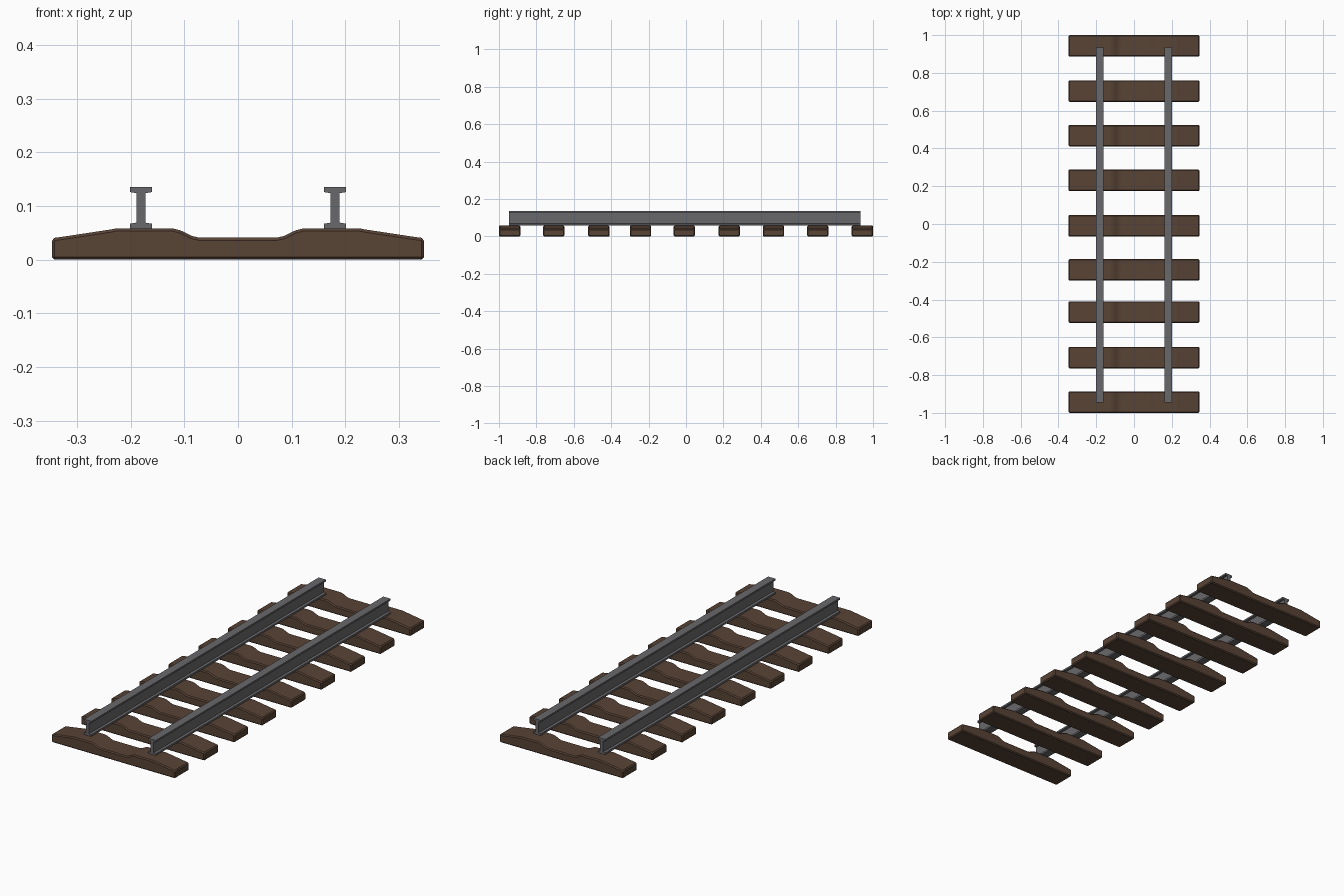
import bpy, bmesh

if "Cube" in bpy.data.objects:
    bpy.data.objects.remove(bpy.data.objects["Cube"])


def material(name, rgb):
    m = bpy.data.materials.new(name)
    m.diffuse_color = (*rgb, 1)
    m.use_nodes = True
    m.node_tree.nodes["Principled BSDF"].inputs["Base Color"].default_value = m.diffuse_color
    return m


wood = material("dark brown wood", (0.098, 0.056, 0.036))
steel = material("grey steel", (0.14, 0.14, 0.15))


def extrude_profile(name, points, y0, y1, mat, bevel=0.0):
    """Extrude an x/z outline along y, optionally chamfering its sharp edges."""
    bm = bmesh.new()
    face = bm.faces.new([bm.verts.new((x, y0, z)) for x, z in points])
    ext = bmesh.ops.extrude_face_region(bm, geom=[face])
    verts = [g for g in ext["geom"] if isinstance(g, bmesh.types.BMVert)]
    bmesh.ops.translate(bm, verts=verts, vec=(0, y1 - y0, 0))
    bmesh.ops.recalc_face_normals(bm, faces=bm.faces)
    if bevel:
        sharp = [e for e in bm.edges if e.calc_face_angle(0) > 0.9]
        bmesh.ops.bevel(bm, geom=sharp, offset=bevel, segments=1,
                        affect='EDGES', clamp_overlap=True)
    mesh = bpy.data.meshes.new(name)
    bm.to_mesh(mesh)
    bm.free()
    mesh.materials.append(mat)
    obj = bpy.data.objects.new(name, mesh)
    bpy.context.collection.objects.link(obj)
    return obj


def mirrored(half):
    """Complete a right-half outline with its left half."""
    return half + [(-x, z) for x, z in reversed(half)]


# Sleepers: dipped centre, raised rail seats, tapered ends, uneven spacing
sleeper_half = [(0.347, 0.0), (0.347, 0.040), (0.325, 0.043), (0.239, 0.056),
                (0.228, 0.058), (0.121, 0.058), (0.108, 0.055),
                (0.085, 0.044), (0.072, 0.041)]
spacing = [-0.943, -0.707, -0.466, -0.243, -0.009, 0.231, 0.468, 0.704, 0.943]
for i, y in enumerate(spacing):
    extrude_profile(f"sleeper_{i + 1}", mirrored(sleeper_half),
                    y - 0.057, y + 0.057, wood, 0.005)

# Rails: I-beam section resting on the sleeper seats
rail_half = [(0.0205, 0.0575), (0.0205, 0.067), (0.0085, 0.069),
             (0.0085, 0.124), (0.0205, 0.126), (0.0205, 0.135)]
for side, cx in (("left", -0.181), ("right", 0.181)):
    section = [(x + cx, z) for x, z in mirrored(rail_half)]
    extrude_profile(f"rail_{side}", section, -0.946, 0.934, steel)
